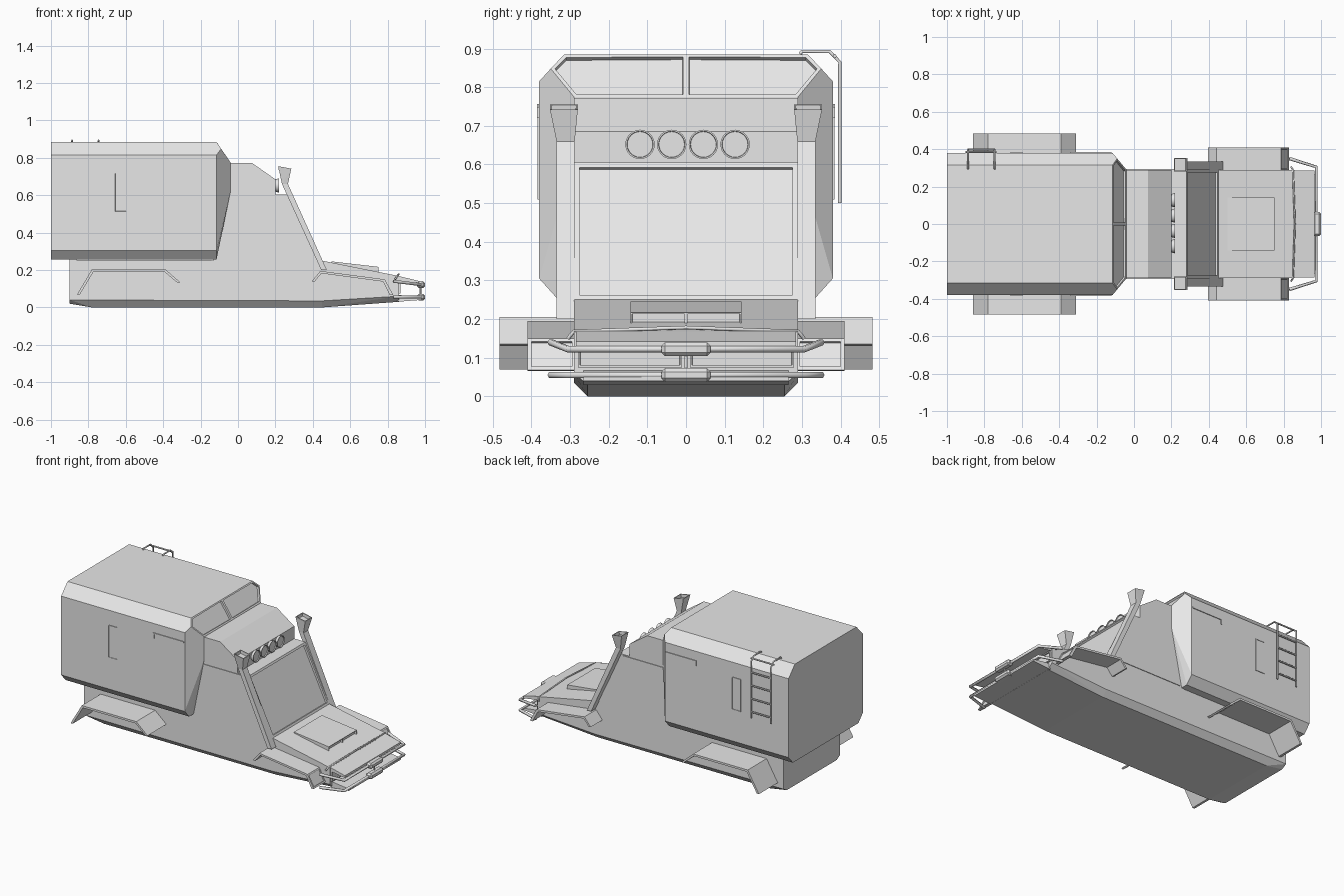
import bpy, bmesh, math
from mathutils import Vector

if "Cube" in bpy.data.objects:
    bpy.data.objects.remove(bpy.data.objects["Cube"])

grey = bpy.data.materials.new("plain_grey")
grey.use_nodes = True
grey.diffuse_color = (0.8, 0.8, 0.8, 1)
grey.node_tree.nodes["Principled BSDF"].inputs["Base Color"].default_value = (0.8, 0.8, 0.8, 1)


def finish(name, bm):
    bmesh.ops.recalc_face_normals(bm, faces=bm.faces)
    mesh = bpy.data.meshes.new(name)
    bm.to_mesh(mesh)
    bm.free()
    mesh.materials.append(grey)
    obj = bpy.data.objects.new(name, mesh)
    bpy.context.collection.objects.link(obj)
    return obj


def panel(bm, rule, width, depth):
    """Recess every face that passes the rule."""
    bm.normal_update()
    faces = [f for f in bm.faces if rule(f)]
    if faces:
        bmesh.ops.inset_individual(bm, faces=faces, thickness=width, depth=0)
        bmesh.ops.inset_individual(bm, faces=faces, thickness=0.001, depth=-depth)


def hull(pts):
    bm = bmesh.new()
    verts = [bm.verts.new(p) for p in pts]
    res = bmesh.ops.convex_hull(bm, input=verts)
    loose = [v for v in res["geom_interior"] if isinstance(v, bmesh.types.BMVert)]
    bmesh.ops.delete(bm, geom=loose, context='VERTS')
    bmesh.ops.dissolve_limit(bm, angle_limit=math.radians(2), verts=bm.verts, edges=bm.edges)
    bmesh.ops.recalc_face_normals(bm, faces=bm.faces)
    return bm


def prism(profile, y0, y1):
    """Extrude an x-z profile along y."""
    bm = bmesh.new()
    face = bm.faces.new([bm.verts.new((x, y0, z)) for x, z in profile])
    ext = bmesh.ops.extrude_face_region(bm, geom=[face])
    moved = [v for v in ext["geom"] if isinstance(v, bmesh.types.BMVert)]
    bmesh.ops.translate(bm, verts=moved, vec=(0, y1 - y0, 0))
    bmesh.ops.recalc_face_normals(bm, faces=bm.faces)
    return bm


def both(pts):
    return [(x, s * y, z) for x, y, z in pts for s in (1, -1)]


def box(name, x0, x1, y0, y1, z0, z1):
    return finish(name, prism([(x0, z0), (x1, z0), (x1, z1), (x0, z1)], y0, y1))


def tube(name, pts, radius):
    curve = bpy.data.curves.new(name, 'CURVE')
    curve.dimensions = '3D'
    curve.bevel_depth = radius
    curve.bevel_resolution = 1
    curve.use_fill_caps = True
    spline = curve.splines.new('POLY')
    spline.points.add(len(pts) - 1)
    for p, co in zip(spline.points, pts):
        p.co = (*co, 1)
    curve.materials.append(grey)
    obj = bpy.data.objects.new(name, curve)
    bpy.context.collection.objects.link(obj)


# Lower body with chamfered belly
body = []
for x, zb, zm, zt in [(-0.9, 0.02, 0.04, 0.255), (-0.78, 0, 0.035, 0.255),
                      (0.45, 0, 0.035, 0.25), (0.86, 0.03, 0.06, 0.168)]:
    body += [(x, 0.255, zb), (x, 0.29, zm), (x, 0.29, zt)]
finish("lower_body", hull(both(body)))

# Living cabin at the rear, its nose tapering to the cab
section = [(0.315, 0.885), (0.38, 0.815), (0.38, 0.305), (0.335, 0.255)]
camper = [(x, y, z) for x in (-1, -0.115) for y, z in section]
camper += [(-0.04, 0.29, 0.775), (-0.09, 0.35, 0.848), (-0.04, 0.29, 0.62)]
bm = hull(both(camper))


def sloped_front(f):
    return f.normal.x > 0.6 and f.normal.z > 0.3


bm.normal_update()
front = [f for f in bm.faces if sloped_front(f)]
geom = set(front)
for f in front:
    geom.update(f.edges, f.verts)
bmesh.ops.bisect_plane(bm, geom=list(geom), plane_co=(0, 0, 0), plane_no=(0, 1, 0))
panel(bm, sloped_front, 0.011, 0.012)
finish("living_cabin", bm)

# Driver's cab with recessed windscreen
bm = prism([(-0.13, 0.25), (-0.13, 0.772), (0.075, 0.772), (0.2, 0.685), (0.2, 0.605),
            (0.28, 0.605), (0.452, 0.25)], -0.29, 0.29)
panel(bm, lambda f: f.normal.x > 0.8 and f.normal.z > 0.2, 0.02, 0.012)
finish("driver_cab", bm)

# Hood scoop with two openings
for s in (1, -1):
    bm = prism([(0.5, 0.235), (0.5, 0.246), (0.75, 0.217), (0.75, 0.18)], 0, s * 0.143)
    panel(bm, lambda f: f.normal.x > 0.9, 0.005, 0.012)
    finish("hood_scoop", bm)

# Nose shelves in front of the grille
finish("upper_nose", prism([(0.85, 0.17), (0.965, 0.142), (0.965, 0.127), (0.85, 0.145)], -0.285, 0.285))
finish("lower_nose", prism([(0.85, 0.03), (0.98, 0.04), (0.98, 0.052), (0.85, 0.068)], -0.265, 0.265))
for s in (1, -1):
    bm = prism([(0.85, 0.075), (0.87, 0.075), (0.87, 0.14), (0.85, 0.14)], s * 0.01, s * 0.28)
    panel(bm, lambda f: f.normal.x > 0.9, 0.008, 0.008)
    finish("grille", bm)

# Fenders as bent sheets
rear_top = [(-0.86, 0.07), (-0.78, 0.205), (-0.39, 0.205), (-0.31, 0.135)]
rear_low = [(-0.845, 0.07), (-0.772, 0.192), (-0.395, 0.192), (-0.322, 0.13)]
front_top = [(0.395, 0.14), (0.44, 0.195), (0.785, 0.15), (0.83, 0.068)]
front_low = [(0.408, 0.136), (0.446, 0.182), (0.775, 0.138), (0.812, 0.066)]
for s, side in ((1, "left"), (-1, "right")):
    finish(side + "_rear_fender", prism(rear_top + rear_low[::-1], s * 0.285, s * 0.483))
    bm = prism(front_top + front_low[::-1], s * 0.285, s * 0.41)
    panel(bm, lambda f: f.normal.x > 0.7 and f.calc_area() > 0.008, 0.014, 0.006)
    finish(side + "_front_fender", bm)

    # Air intake pipe and funnel
    pipe = [(x, s * y, z) for x, z in ((0.445, 0.2), (0.475, 0.2), (0.235, 0.66), (0.267, 0.66))
            for y in (0.288, 0.335)]
    finish(side + "_intake_pipe", hull(pipe))
    funnel = pipe[4:] + [(x, s * y, z) for x, z in ((0.215, 0.755), (0.285, 0.742)) for y in (0.28, 0.352)]
    bm = hull(funnel)
    panel(bm, lambda f: f.normal.z > 0.8, 0.007, 0.02)
    finish(side + "_intake_funnel", bm)

    # Thin door plate, side window and awning rail
    finish(side + "_door", prism([(-0.1, 0.262), (-0.04, 0.598), (0.245, 0.598), (0.425, 0.262)],
                                 s * 0.285, s * 0.294))
    bm = prism([(-0.66, 0.51), (-0.595, 0.51), (-0.595, 0.72), (-0.66, 0.72)], s * 0.378, s * 0.384)
    panel(bm, lambda f: abs(f.normal.y) > 0.9, 0.005, 0.002)
    finish(side + "_side_window", bm)
    box(side + "_awning_rail", -0.34, -0.12, s * 0.378, s * 0.385, 0.748, 0.756)
    box(side + "_awning_end", -0.34, -0.333, s * 0.378, s * 0.385, 0.72, 0.756)

# Roof lamps
for i in range(4):
    bm = bmesh.new()
    bmesh.ops.create_cone(bm, cap_ends=True, segments=24, radius1=0.03, radius2=0.038, depth=0.03)
    panel(bm, lambda f: f.normal.z > 0.9, 0.004, 0.006)
    lamp = finish("roof_lamp", bm)
    lamp.rotation_euler = (0, math.pi / 2, 0)
    lamp.location = (0.204, -0.119 + i * 0.082, 0.652)
    bpy.context.view_layer.objects.active = lamp
    lamp.select_set(True)
    bpy.ops.object.shade_smooth_by_angle()
    lamp.select_set(False)

# Bumper bars with centre blocks
for z0, z in ((0.14, 0.122), (0.055, 0.055)):
    tube("bumper_bar", [(0.83, 0.35, z0), (0.975, 0.305, z), (0.975, -0.305, z), (0.83, -0.35, z0)], 0.009)
    block = box("bumper_block", 0.957, 1.0, -0.064, 0.064, z - 0.018, z + 0.018)
    bevel = block.modifiers.new("bevel", 'BEVEL')
    bevel.width = 0.01
    bevel.segments = 1
tube("bumper_post", [(0.975, 0, 0.055), (0.975, 0, 0.122)], 0.005)
tube("hood_bar", [(0.84, 0.305, 0.15), (0.85, 0.29, 0.168), (0.86, 0, 0.178),
                  (0.85, -0.29, 0.168), (0.84, -0.305, 0.15)], 0.005)

# Ladder on the left side, hooked over the roof
for x in (-0.887, -0.745):
    tube("ladder_rail", [(x, 0.295, 0.886), (x, 0.3, 0.893), (x, 0.372, 0.892),
                         (x, 0.398, 0.865), (x, 0.398, 0.5)], 0.005)
for i in range(4):
    z = 0.54 + i * 0.085
    tube("ladder_rung", [(-0.887, 0.398, z), (-0.745, 0.398, z)], 0.005)
tube("ladder_top_bar", [(-0.9, 0.385, 0.88), (-0.735, 0.385, 0.88)], 0.005)
